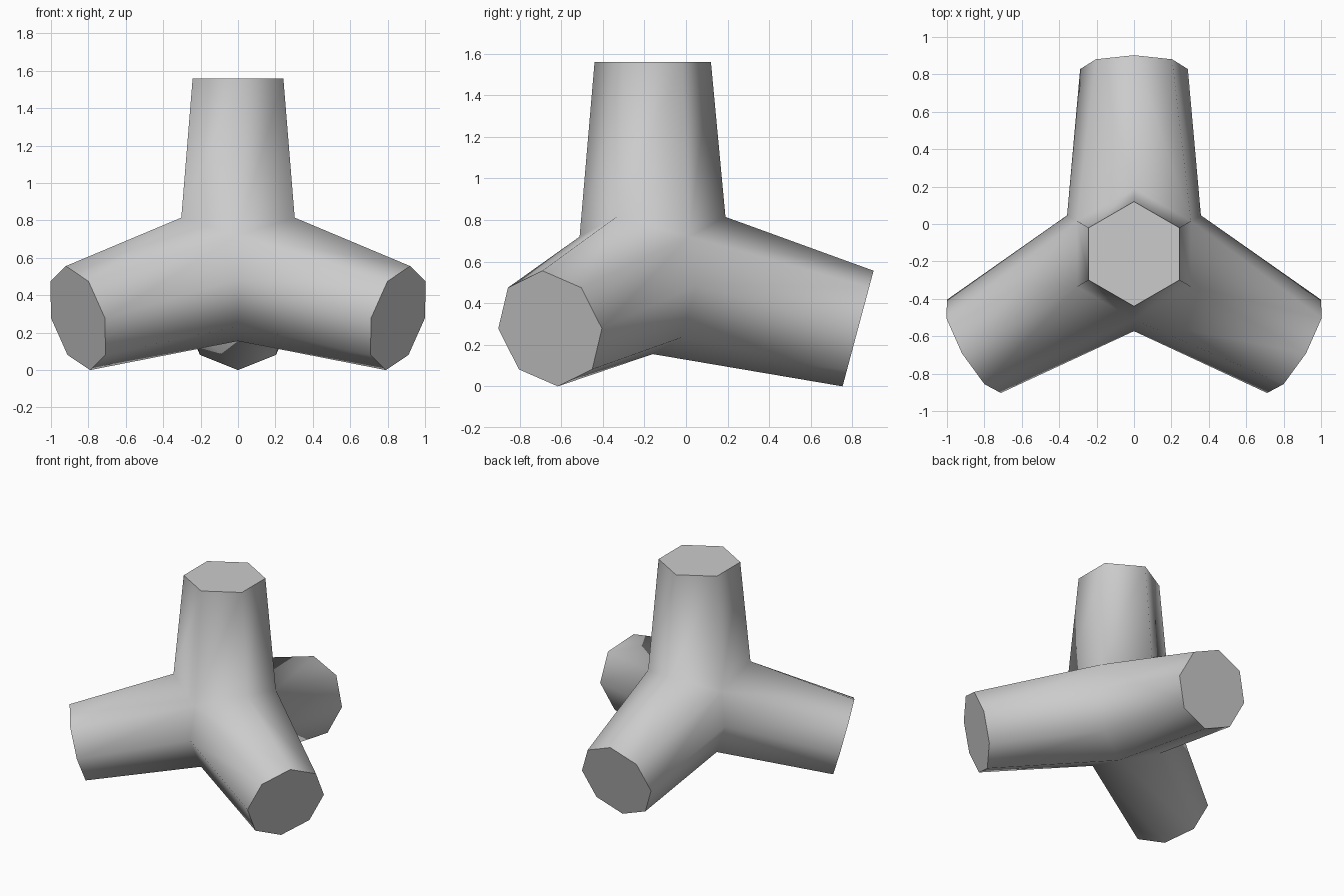
import bpy, bmesh
from math import radians, sin, cos
from mathutils import Vector

cube = bpy.data.objects.get("Cube")
if cube:
    bpy.data.objects.remove(cube, do_unlink=True)

CENTRE_Y = -0.16
TILT = radians(15)          # droop of the three lower legs
LEG_REACH, LEG_Z, LEG_R = 0.988, 0.278, 0.288

concrete = bpy.data.materials.new("grey_concrete")
concrete.use_nodes = True
colour = (0.6, 0.6, 0.6, 1)
concrete.diffuse_color = colour
concrete.node_tree.nodes["Principled BSDF"].inputs["Base Color"].default_value = colour

bm = bmesh.new()


def polar(degrees, radius, z):
    a = radians(degrees)
    return bm.verts.new((radius * cos(a), CENTRE_Y + radius * sin(a), z))


def bridge(base, end):
    """Smooth walls from a base loop to an end loop, closed by a flat cap."""
    n = len(base)
    for i in range(n):
        j = (i + 1) % n
        bm.faces.new((base[i], base[j], end[j], end[i])).smooth = True
    cap = bm.faces.new(end)
    for edge in cap.edges:
        edge.smooth = False


# Junction points shared by neighbouring legs
leg_angles = [90 + 120 * k for k in range(3)]
saddles = [polar(a, 0.35, 0.815) for a in leg_angles]
upper = [polar(a + 60, 0.352, 0.72) for a in leg_angles]
middle = [polar(a + 60, 0.413, 0.485) for a in leg_angles]
lower = [polar(a + 60, 0.28, 0.235) for a in leg_angles]
underside = polar(0, 0, 0.155)

# Upright six-sided leg
trunk_base = [v for pair in zip(saddles, upper) for v in pair]
bridge(trunk_base, [polar(90 + 60 * i, 0.28, 1.56) for i in range(6)])

# Three drooping eight-sided legs
for k, angle in enumerate(leg_angles):
    a = radians(angle)
    outward = Vector((cos(a), sin(a), 0))
    side = Vector((-sin(a), cos(a), 0))
    up = outward * sin(TILT) + Vector((0, 0, cos(TILT)))
    centre = Vector((0, CENTRE_Y, LEG_Z)) + outward * LEG_REACH
    end = []
    for i in range(8):
        t = radians(45 * i)
        end.append(bm.verts.new(centre + LEG_R * (up * cos(t) + side * sin(t))))
    base = [saddles[k], upper[k], middle[k], lower[k], underside,
            lower[k - 1], middle[k - 1], upper[k - 1]]
    bridge(base, end)

bmesh.ops.recalc_face_normals(bm, faces=bm.faces)
mesh = bpy.data.meshes.new("four_legged_block")
bm.to_mesh(mesh)
bm.free()
mesh.materials.append(concrete)
block = bpy.data.objects.new("four_legged_block", mesh)
bpy.context.collection.objects.link(block)
